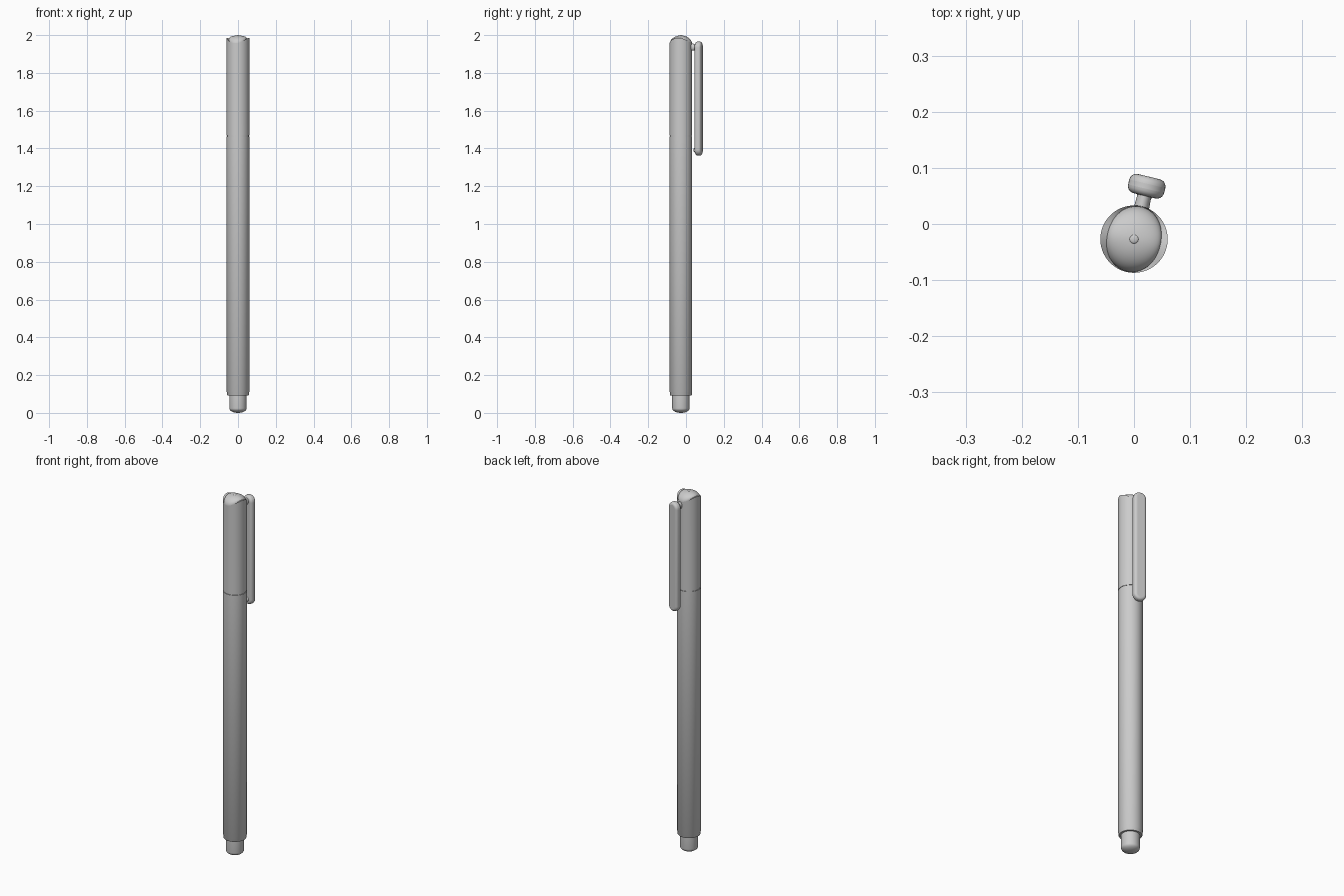
import bpy, bmesh, math
from mathutils import Matrix

cube = bpy.data.objects.get("Cube")
if cube:
    bpy.data.objects.remove(cube, do_unlink=True)

SIDES = 64
R = 0.06
# Pen axis, turned so the clip sits slightly toward the left of the back
PLACE = Matrix.Translation((0, -0.027, 0)) @ Matrix.Rotation(math.radians(-13.5), 4, 'Z')

grey = bpy.data.materials.new("plain grey")
grey.use_nodes = True
colour = (0.6, 0.6, 0.6, 1)
grey.diffuse_color = colour
grey.node_tree.nodes["Principled BSDF"].inputs["Base Color"].default_value = colour


def finish(name, bm, angle=35):
    bmesh.ops.recalc_face_normals(bm, faces=bm.faces)
    mesh = bpy.data.meshes.new(name)
    bm.to_mesh(mesh)
    bm.free()
    mesh.materials.append(grey)
    obj = bpy.data.objects.new(name, mesh)
    obj.matrix_world = PLACE
    bpy.context.collection.objects.link(obj)
    bpy.ops.object.select_all(action='DESELECT')
    obj.select_set(True)
    bpy.context.view_layer.objects.active = obj
    bpy.ops.object.shade_smooth_by_angle(angle=math.radians(angle))
    return obj


def loft(name, rings):
    """Skin closed rings; each ring is a function angle -> (x, y, z)."""
    bm = bmesh.new()
    loops = [[bm.verts.new(ring(2 * math.pi * i / SIDES)) for i in range(SIDES)]
             for ring in rings]
    for a, b in zip(loops, loops[1:]):
        for i in range(SIDES):
            j = (i + 1) % SIDES
            bm.faces.new((a[i], a[j], b[j], b[i]))
    bm.faces.new(loops[0])
    bm.faces.new(loops[-1])
    return finish(name, bm)


def circle(r, z):
    return lambda a: (r * math.cos(a), r * math.sin(a), z)


# Barrel, with a narrow collar and a groove under the cap
loft("barrel", [circle(r, z) for r, z in (
    (0.04, 0.092), (0.056, 0.092), (0.058, 0.095), (0.058, 0.108),
    (R, 0.111), (R, 1.464), (0.057, 1.464), (0.057, 1.475))])

# End plug with a softly domed bottom
plug = [circle(0.046 * math.sin(t), 0.024 - 0.024 * math.cos(t))
        for t in [math.pi / 2 * k / 8 for k in range(1, 9)]]
loft("end_plug", plug + [circle(0.046, 0.1)])


# Cap whose rim rises at the sides and dips at front and back
def rim(a):
    return 1.957 + 0.029 * math.cos(a) ** 2


def dome_radius(a):
    return R - 0.001 - 0.011 * math.cos(a) ** 2


def cap_rim(a):
    return (R * math.cos(a), R * math.sin(a), rim(a))


def dome_ring(t):
    def ring(a):
        r = dome_radius(a) * math.cos(t)
        base = rim(a) - 0.004
        return (r * math.cos(a), r * math.sin(a), base + (1.998 - base) * math.sin(t))
    return ring


loft("cap", [circle(0.057, 1.468), circle(R, 1.468), cap_rim]
     + [dome_ring(math.pi / 2 * k / 12) for k in range(12)]
     + [circle(0.001, 1.998)])

# Small button on the crown
bm = bmesh.new()
bmesh.ops.create_uvsphere(bm, u_segments=24, v_segments=12, radius=0.008,
                          matrix=Matrix.Translation((0, 0, 1.997)) @ Matrix.Diagonal((1, 1, 0.375, 1)))
finish("crown_button", bm)

# Clip: a flat bar with round ends and softened edges
W, THICK, LOW, HIGH, Y = 0.033, 0.035, 1.362, 1.966, 0.097
bm = bmesh.new()
outline = []
for centre, start in ((HIGH - W, 0), (LOW + W, math.pi)):
    for k in range(17):
        a = start + math.pi * k / 16
        outline.append(bm.verts.new((W * math.cos(a), Y - THICK / 2, centre + W * math.sin(a))))
face = bm.faces.new(outline)
push = bmesh.ops.extrude_face_region(bm, geom=[face])
moved = [v for v in push["geom"] if isinstance(v, bmesh.types.BMVert)]
bmesh.ops.translate(bm, verts=moved, vec=(0, THICK, 0))
clip = finish("clip", bm, 40)
bevel = clip.modifiers.new("soft edges", 'BEVEL')
bevel.width = 0.013
bevel.segments = 5
bevel.limit_method = 'ANGLE'
bevel.angle_limit = math.radians(50)

# Stem that joins the clip to the cap
bm = bmesh.new()
bmesh.ops.create_cone(bm, cap_ends=True, segments=32, radius1=0.014, radius2=0.012, depth=0.045,
                      matrix=Matrix.Translation((0, 0.07, 1.936))
                      @ Matrix.Rotation(math.radians(-90), 4, 'X')
                      @ Matrix.Diagonal((1, 1.4, 1, 1)))
finish("clip_stem", bm)

# Gripping bump on the inside of the clip
bm = bmesh.new()
bmesh.ops.create_uvsphere(bm, u_segments=24, v_segments=12, radius=0.014,
                          matrix=Matrix.Translation((0, Y - THICK / 2 + 0.002, 1.392)))
finish("clip_bump", bm)
